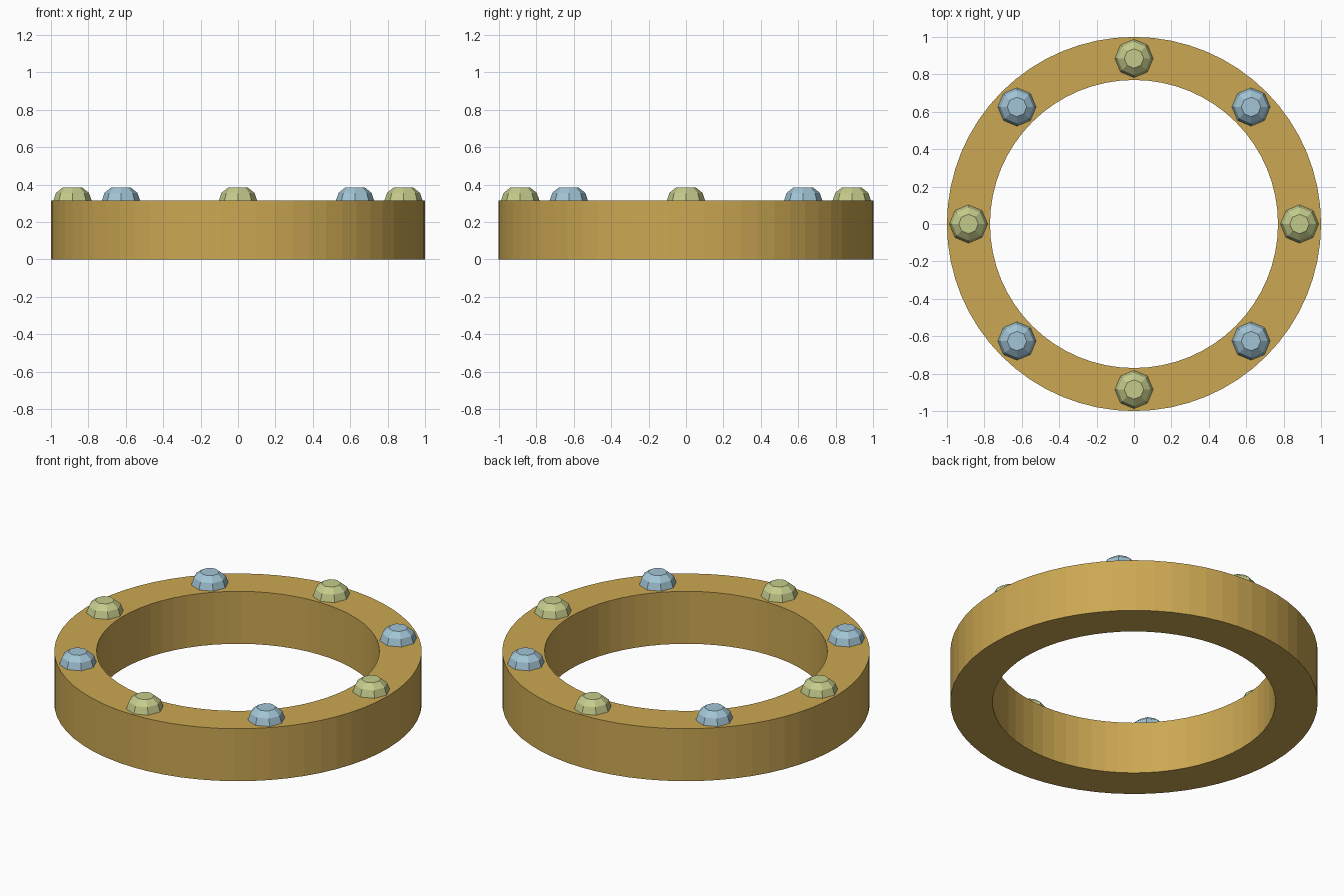
import bpy, bmesh, math

if "Cube" in bpy.data.objects:
    bpy.data.objects.remove(bpy.data.objects["Cube"])


def material(name, colour):
    m = bpy.data.materials.new(name)
    m.diffuse_color = (*colour, 1)
    m.use_nodes = True
    m.node_tree.nodes["Principled BSDF"].inputs["Base Color"].default_value = m.diffuse_color
    return m


gold = material("gold", (0.60, 0.39, 0.085))
green = material("pale_green", (0.55, 0.60, 0.26))
blue = material("pale_blue", (0.36, 0.55, 0.66))


def add_object(name, bm, mat):
    mesh = bpy.data.meshes.new(name)
    bm.to_mesh(mesh)
    bm.free()
    mesh.materials.append(mat)
    ob = bpy.data.objects.new(name, mesh)
    bpy.context.collection.objects.link(ob)
    return ob


# Ring band: rectangular section swept once round, with an open seam on +x
SEGMENTS = 64
section = [(0.77, 0), (1.0, 0), (1.0, 0.315), (0.77, 0.315)]
bm = bmesh.new()
loops = []
for i in range(SEGMENTS + 1):
    a = math.tau * i / SEGMENTS
    loops.append([bm.verts.new((r * math.cos(a), r * math.sin(a), z))
                  for r, z in section])
for l0, l1 in zip(loops, loops[1:]):
    for k in range(4):
        n = (k + 1) % 4
        bm.faces.new((l0[k], l1[k], l1[n], l0[n]))
bmesh.ops.recalc_face_normals(bm, faces=bm.faces)
# make sure the normals point outwards (the top face must look up)
if max(bm.faces, key=lambda f: f.calc_center_median().z).normal.z < 0:
    bmesh.ops.reverse_faces(bm, faces=bm.faces)
ring = add_object("ring_band", bm, gold)
ring.data.polygons.foreach_set("use_smooth", [False] * len(ring.data.polygons))


# Gem: eight-sided faceted dome with a flat table
def gem(name, x, y, mat):
    bm = bmesh.new()
    rings = []
    for r, z in [(0.104, 0.31), (0.088, 0.356), (0.052, 0.385)]:
        rings.append([bm.verts.new((r * math.cos(k * math.tau / 8),
                                    r * math.sin(k * math.tau / 8), z))
                      for k in range(8)])
    for low, high in zip(rings, rings[1:]):
        for k in range(8):
            n = (k + 1) % 8
            bm.faces.new((low[k], low[n], high[n], high[k]))
    bm.faces.new(rings[-1])
    bm.faces.new(rings[0][::-1])
    ob = add_object(name, bm, mat)
    ob.location = (x, y, 0)


# Eight gems in alternating colours
for i in range(8):
    a = math.tau * i / 8
    gem(f"gem_{i + 1}", 0.885 * math.cos(a), 0.885 * math.sin(a),
        blue if i % 2 else green)
